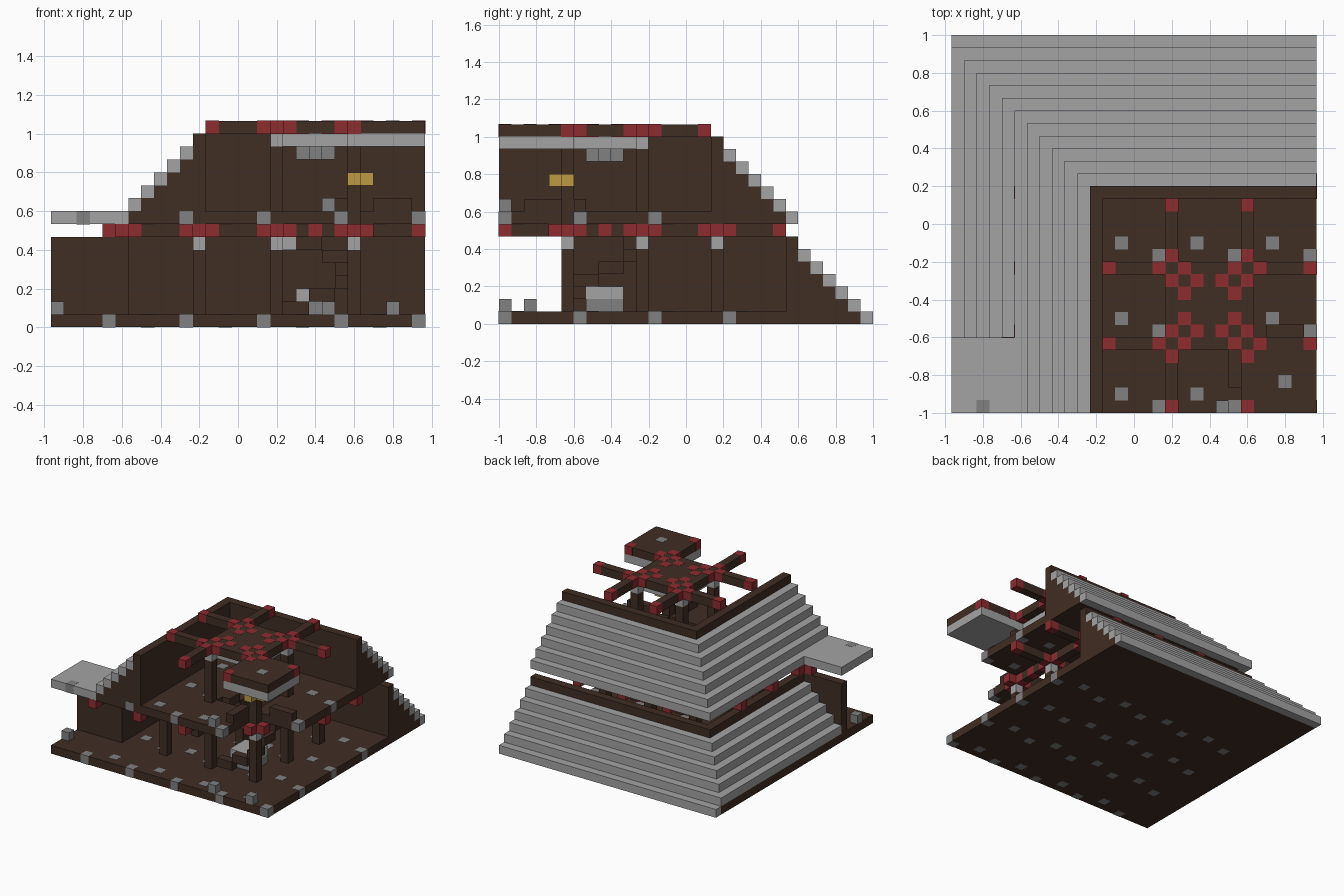
import bpy
import bmesh
from mathutils import Matrix, Vector

cube = bpy.data.objects.get("Cube")
if cube:
    bpy.data.objects.remove(cube)

U = 1 / 15   # one block


def material(name, rgb):
    m = bpy.data.materials.new(name)
    m.use_nodes = True
    m.diffuse_color = (*rgb, 1)
    m.node_tree.nodes["Principled BSDF"].inputs["Base Color"].default_value = (*rgb, 1)
    return m


BROWN = material("dark brown wood", (.051, .026, .017))
LIGHT = material("light grey stone", (.37, .37, .37))
GREY = material("mid grey stone", (.22, .22, .22))
RED = material("red beam ends", (.27, .025, .03))
GOLD = material("gold lamp", (.51, .33, .06))


def build(name, mat, boxes, grow=0.0):
    """Join boxes given as (x0, x1, y0, y1, z0, z1) in blocks."""
    bm = bmesh.new()
    for x0, x1, y0, y1, z0, z1 in boxes:
        if x1 <= x0 or y1 <= y0 or z1 <= z0:
            continue
        mid = Vector((x0 + x1, y0 + y1, z0 + z1)) * U / 2
        size = [(d + 2 * grow) * U for d in (x1 - x0, y1 - y0, z1 - z0)]
        bmesh.ops.create_cube(bm, size=1, matrix=Matrix.Translation(mid) @ Matrix.Diagonal((*size, 1)))
    mesh = bpy.data.meshes.new(name)
    bm.to_mesh(mesh)
    bm.free()
    mesh.materials.append(mat)
    obj = bpy.data.objects.new(name, mesh)
    bpy.context.collection.objects.link(obj)
    return obj


def cell(x, y, z, h=1):
    return (x - .5, x + .5, y - .5, y + .5, z, z + h)


# Stepped walls wrapping the back and the -x side
def terrace(name, layers, back, left, front):
    steps, core = [], []
    wall_y, wall_x = back - layers[-1] - 1, left + layers[-1] + 1
    for k in layers:
        y, x = back - k, left + k
        ring = core if k == layers[-1] else steps
        ring += [(x, 14.5, y - 1, y, k, k + 1), (x, x + 1, front, y - 1, k, k + 1)]
        if k != layers[-1]:
            core += [(x + 1, 14.5, wall_y, y - 1, k, k + 1),
                     (x + 1, wall_x, front, wall_y, k, k + 1)]
    build(name + "_steps", LIGHT, steps)
    build(name + "_wall", BROWN, core)


terrace("lower", range(1, 7), 15, -15.5, -9)
terrace("upper", range(8, 15), 17, -17.5, -15)
build("bottom_step", LIGHT, [(-14.5, 14.5, 14, 15, 0, 1)])
build("lower_end_wall", BROWN, [(-14.5, -8.5, -10, -9, 1, 7)])
build("side_platform", LIGHT, [(-14.5, -9.5, -15, -9, 8, 9)])

# Floors, the upper one with a stair opening and an open corner
build("lower_floor", BROWN, [(-14.5, 14.5, -15, 14, 0, 1)])
build("upper_floor", BROWN, [
    (-8.5, 3.5, -15, 8, 8, 9),
    (3.5, 14.5, -4, 8, 8, 9),
    (8.5, 14.5, -9, -4, 8, 9),
    (3.5, 8.5, -15, -9, 8, 9)])

# Stone inlays set through the floors
spots = [(x, y) for x in range(-10, 15, 6) for y in (-14.5, -8.5, -2.5, 3.5)]
spots += [(x + 3, y + 1) for x, y in spots if x < 14]
build("lower_inlays", GREY, [cell(x, y, 0) for x, y in spots], .02)
build("upper_inlays", GREY, [cell(x, y, 8) for x, y in spots
                             if -8 < x and y < 3 and not (3 < x < 9 and -9 < y < -4)
                             and not (x > 9 and y < -9)], .02)
build("platform_inlay", GREY, [cell(-12, -14.5, 8)], .02)
build("floor_lanterns", GREY, [cell(-14, -12.5, 1), cell(7, -14.5, 1),
                               cell(12, -14.5, 1), cell(7, -14.5, 9)])

# Posts with stone capitals
grid = [(x, y) for x in (-3, 3, 9) for y in (-9.5, -3.5, 2.5)]
hall = [(x, y) for x in (3, 9) for y in (-9.5, -3.5)]
build("lower_posts", BROWN, [cell(x, y, 1, 5) for x, y in grid])
build("lower_capitals", LIGHT, [cell(x, y, 6) for x, y in grid])
build("upper_posts", BROWN, [cell(x, y, 8, 6) for x, y in hall])
build("upper_capitals", LIGHT, [cell(x, y, 14) for x, y in hall])


# Beams with red ends
def beams(name, along_x, along_y, z):
    wood, ends = [], []
    for y, a, b in along_x:
        wood.append((a - .5, b + .5, y - .5, y + .5, z, z + 1))
        ends += [cell(a, y, z), cell(b, y, z)]
    for x, a, b in along_y:
        wood.append((x - .5, x + .5, a - .5, b + .5, z, z + 1))
        ends += [cell(x, a, z), cell(x, b, z)]
    build(name + "_beams", BROWN, wood)
    build(name + "_beam_ends", RED, ends, .02)


def cross(x, y, z):
    return [cell(x + 1, y, z), cell(x - 1, y, z), cell(x, y + 1, z), cell(x, y - 1, z)]


beams("lower", [(-9.5, -9, 10), (-3.5, -9, 14), (2.5, -9, 14)],
      [(-9, -14.5, -8.5), (-3, -14.5, 7.5), (3, -14.5, 7.5), (9, -10.5, 7.5)], 7)
beams("roof", [(-9.5, -2, 14), (-3.5, -2, 14)], [(3, -14.5, 1.5), (9, -14.5, 1.5)], 15)
build("lower_brackets", RED,
      [c for x, y in grid + [(-9, -9.5)] for c in cross(x, y, 7)]
      + [cell(6, -9.5, 7), cell(9, -6.5, 7)], .02)

# Roof deck over the centre, with paired bracket crosses at each corner
build("roof_deck", BROWN, [(2.5, 9.5, -10, -3, 15, 16)])
build("deck_brackets", RED,
      [c for x, y in hall for c in cross(x, y, 15)]
      + [cell(6 + sx, -6.5 + sy, 15) for sx, sy in
         [(i * a, j * b) for i in (-1, 1) for j in (-1, 1) for a, b in ((1, 2), (2, 1))]], .02)
build("deck_ceiling", LIGHT, [(3.5, 8.5, -9, -4, 14, 15)])
build("hanging_lamp", GREY, [(4.5, 7.5, -7, -6, 13, 14), (5.5, 6.5, -8, -5, 13, 14)])

# Corner canopy
build("canopy_slab", LIGHT, [(8.5, 14.5, -15, -9, 14, 15)])
build("canopy_top", BROWN, [(8.5, 14.5, -15, -9, 15, 16)])
build("canopy_inlay", GREY, [cell(12, -12.5, 15)], .02)
build("post_lamps", GOLD, [cell(9, -10.5, 11), cell(10, -9.5, 11)])

# Central pedestal and the spiral stair around it
build("pedestal_base", GREY, [(4.5, 7.5, -8, -5, 1, 2)])
build("pedestal_top", LIGHT, [(4.5, 7.5, -8, -5, 2, 3)])
ring = [(-2 + i, -2) for i in range(4)] + [(2, -2 + i) for i in range(4)]
ring += [(-x, -y) for x, y in ring]
build("spiral_stair", BROWN, [cell(6 + x, -6.5 + y, 1 + i // 2) for i, (x, y) in enumerate(ring)])
build("stair_capital", LIGHT, [cell(4, -4.5, 6)])

# Low rails beside the open corner
build("corner_rails", BROWN, [(10.5, 13.5, -9, -8, 9, 10), (7.5, 8.5, -13, -10, 9, 10)])
